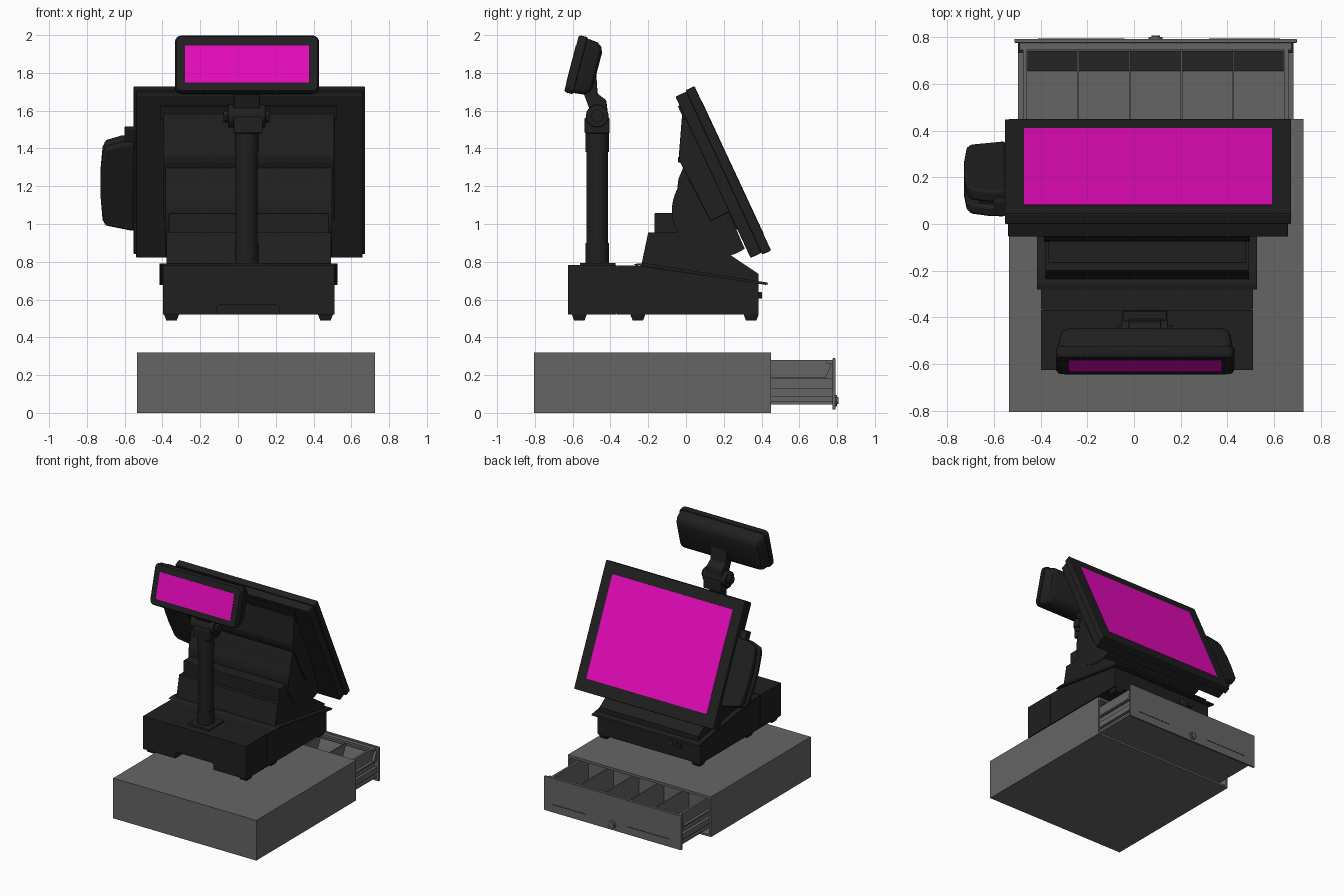
import bpy, bmesh, math

def material(name, rgb):
    m = bpy.data.materials.new(name)
    m.diffuse_color = (*rgb, 1)
    return m

BLACK = material("black_plastic", (0.014, 0.014, 0.014))
GREY = material("grey_metal", (0.13, 0.13, 0.13))
DARK = material("dark_slot", (0.03, 0.03, 0.03))
PINK = material("lit_screen", (0.8, 0.003, 0.5))

def loft(name, rings, mat, bevel=0, smooth=False):
    """Skin equal-length rings of 3D points and cap both ends."""
    bm = bmesh.new()
    vs = [[bm.verts.new(p) for p in r] for r in rings]
    n = len(rings[0])
    for a, b in zip(vs, vs[1:]):
        for i in range(n):
            bm.faces.new((a[i], a[(i + 1) % n], b[(i + 1) % n], b[i]))
    bm.faces.new(vs[0])
    bm.faces.new(vs[-1])
    bmesh.ops.recalc_face_normals(bm, faces=bm.faces)
    me = bpy.data.meshes.new(name)
    bm.to_mesh(me)
    bm.free()
    ob = bpy.data.objects.new(name, me)
    bpy.context.collection.objects.link(ob)
    me.materials.append(mat)
    if bevel:
        mod = ob.modifiers.new("bevel", 'BEVEL')
        mod.width, mod.segments, mod.limit_method = bevel, 2, 'ANGLE'
    if smooth:
        bpy.ops.object.select_all(action='DESELECT')
        ob.select_set(True)
        bpy.context.view_layer.objects.active = ob
        bpy.ops.object.shade_smooth_by_angle(angle=math.radians(35))
    return ob

def side(p, q, t):    # profile in y,z extruded along x
    return (t, p, q)

def front(p, q, t):   # profile in x,z extruded along y
    return (p, t, q)

def monitor(x, u, w):   # u runs down the tilted panel, w into it from the glass
    return (x, 0.045 + 0.4225 * u - 0.9065 * w, 1.73 - 0.9065 * u - 0.4225 * w)

def display(x, v, d):   # v runs up the customer display, d into it from its face
    return (0.048 + x, -0.606 + 0.252 * v + 0.968 * d, 1.85 + 0.968 * v - 0.252 * d)

def prism(name, pts, a, b, mat=BLACK, to=side, bevel=0, smooth=False):
    return loft(name, [[to(p, q, t) for p, q in pts] for t in (a, b)], mat, bevel, smooth)

def box(name, x0, x1, y0, y1, z0, z1, mat=BLACK, bevel=0, to=lambda x, y, z: (x, y, z)):
    return prism(name, [(x0, y0), (x1, y0), (x1, y1), (x0, y1)], z0, z1, mat, to, bevel)

def circle(cx, cy, r, n=32, a0=0, a1=360):
    step = (a1 - a0) / (n if a1 - a0 == 360 else n - 1)
    return [(cx + r * math.cos(math.radians(a0 + i * step)),
             cy + r * math.sin(math.radians(a0 + i * step))) for i in range(n)]

def rounded(hw, hh, r):
    pts = []
    for sx, sy, a in ((1, 1, 0), (-1, 1, 90), (-1, -1, 180), (1, -1, 270)):
        pts += circle(sx * (hw - r), sy * (hh - r), r, 5, a, a + 90)
    return pts

up = lambda x, y, z: (x, y, z)

# Cash drawer housing, open towards +y
shell = [("left", -0.535, -0.517, 0, 0.32, -0.805, 0.45), ("right", 0.707, 0.725, 0, 0.32, -0.805, 0.45),
         ("bottom", -0.517, 0.707, 0, 0.015, -0.805, 0.45), ("top", -0.517, 0.707, 0.30, 0.32, -0.805, 0.45),
         ("back", -0.517, 0.707, 0.015, 0.30, -0.805, -0.785)]
for n, x0, x1, z0, z1, y0, y1 in shell:
    box("drawer_housing_" + n, x0, x1, y0, y1, z0, z1, GREY)

# Pulled-out drawer with its front panel, rails and compartments
box("drawer_front", -0.512, 0.697, 0.775, 0.792, 0.018, 0.29, GREY, 0.004)
box("drawer_front_lip", -0.49, 0.675, 0.745, 0.776, 0.262, 0.28, GREY)
box("drawer_floor", -0.49, 0.675, -0.75, 0.776, 0.045, 0.06, GREY)
box("drawer_back", -0.48, 0.665, -0.75, -0.735, 0.06, 0.28, GREY)
for n, s in (("left", -1), ("right", 1)):
    X = lambda d: 0.0925 + s * d
    box("drawer_side_" + n, X(0.55), X(0.568), -0.75, 0.776, 0.05, 0.28, GREY)
    box("drawer_rail_" + n, X(0.568), X(0.59), -0.75, 0.776, 0.085, 0.13, GREY)
    box("drawer_upper_rail_" + n, X(0.568), X(0.59), -0.75, 0.735, 0.18, 0.19, GREY)
    prism("drawer_gusset_" + n, [(0.735, 0.18), (0.776, 0.18), (0.776, 0.28)], X(0.568), X(0.59), GREY)
for i, x in enumerate((-0.24, -0.018, 0.203, 0.425)):
    box(f"coin_divider_{i}", x - 0.004, x + 0.004, -0.735, 0.745, 0.06, 0.265, GREY)
prism("compartment_slope", [(0.655, 0.06), (0.74, 0.25), (0.745, 0.25), (0.745, 0.06)], -0.455, 0.64, GREY)
box("compartment_cross_wall", -0.455, 0.64, 0.30, 0.31, 0.06, 0.26, GREY)
box("slip_slot_a", 0.32, 0.625, 0.79, 0.7935, 0.078, 0.085, DARK)
box("slip_slot_b", -0.41, -0.04, 0.79, 0.7935, 0.078, 0.085, DARK)
prism("drawer_lock", circle(0.093, 0.065, 0.03, 24), 0.785, 0.8, GREY, front, 0.003, True)
prism("drawer_lock_core", circle(0.093, 0.065, 0.019, 20), 0.8, 0.807, GREY, front, 0, True)

# Terminal base: rear block with cable notch, main block, feet
prism("base_rear_block", [(-0.397, 0.52), (-0.115, 0.52), (-0.115, 0.56), (-0.10, 0.572), (0.205, 0.572),
      (0.22, 0.56), (0.22, 0.52), (0.51, 0.52), (0.51, 0.782), (-0.397, 0.782)], -0.625, -0.368, to=front)
prism("base_main_block", [(-0.364, 0.52), (-0.364, 0.78), (-0.26, 0.78), (0.385, 0.685), (0.385, 0.52)],
      -0.397, 0.51)
box("base_seam", -0.39, 0.503, -0.37, -0.36, 0.525, 0.775)
for i, y in enumerate((-0.565, -0.255, 0.345)):
    for n, x in (("left", -0.352), ("right", 0.463)):
        loft(f"foot_{n}_{i}", [[(x + a * r, y + b * r, z) for a, b in ((-1, -1), (1, -1), (1, 1), (-1, 1))]
                               for r, z in ((0.028, 0.49), (0.04, 0.522))], BLACK)
box("power_button", -0.235, -0.19, 0.38, 0.402, 0.605, 0.64, bevel=0.004)
box("side_port", -0.15, -0.12, 0.38, 0.39, 0.605, 0.635, DARK)

# Sloped skirt plate and stepped stand above it
prism("skirt_plate", [(-0.28, 0.783), (-0.26, 0.79), (-0.20, 0.79), (0.43, 0.69), (0.435, 0.68),
      (0.42, 0.678), (-0.23, 0.778)], -0.415, 0.527)
prism("stand_lower", [(-0.238, 0.775), (-0.20, 0.955), (0.0, 0.955), (0.1, 0.84), (0.24, 0.832), (0.385, 0.735),
      (0.385, 0.68)], -0.378, 0.492)
box("stand_step", -0.367, 0.48, -0.168, 0.02, 0.94, 1.057, bevel=0.005)
prism("neck_barrel", [(0.12, 1.31), (-0.01, 1.31), (-0.04, 1.24)] + circle(0.17, 1.07, 0.245, 24, 152, 305),
      -0.385, 0.497, smooth=True)

# Tilted touch monitor
box("monitor_bezel", -0.553, 0.673, 0, 0.96, 0, 0.052, bevel=0.006, to=monitor)
box("monitor_back", -0.54, 0.66, 0.008, 0.95, 0.05, 0.115, bevel=0.006, to=monitor)
box("monitor_screen", -0.47, 0.59, 0.085, 0.864, -0.002, 0.01, PINK, to=monitor)
prism("monitor_rear_bulge", [(-0.02, 1.59), (-0.038, 1.36), (-0.03, 1.325), (0.13, 1.015), (0.22, 1.06),
      (0.24, 1.07), (0.02, 1.60)], -0.395, 0.51, bevel=0.006)
box("rear_bulge_cap", -0.41, 0.525, 0.06, 0.14, 0.11, 0.125, to=monitor)
for i, x in enumerate((-0.125, 0.22)):
    prism(f"rear_screw_{i}", circle(x, 1.34, 0.014, 16), -0.043, -0.02, to=front)

# Card reader on the monitor's left edge: two halves with a swipe slot between
reader = [(-0.55, 0.27), (-0.62, 0.275), (-0.70, 0.30), (-0.717, 0.34), (-0.728, 0.47), (-0.728, 0.58),
          (-0.717, 0.72), (-0.70, 0.752), (-0.55, 0.785)]
slot = [(max(x, -0.655), u) for x, u in reader]
prism("card_reader_rear", reader, 0.095, 0.145, BLACK, monitor, 0.012, True)
prism("card_reader_slot", [(-0.54, 0.29), (-0.66, 0.31), (-0.66, 0.74), (-0.54, 0.76)], 0.07, 0.10, BLACK, monitor)
prism("card_reader_front", reader, 0.02, 0.078, BLACK, monitor, 0.012, True)
box("card_reader_mount", -0.60, -0.53, 0.21, 0.32, 0.05, 0.11, bevel=0.005, to=monitor)

# Customer display pole with collar rings, foot plate and hinge
PX, PY = 0.046, -0.47
box("pole_plate", PX - 0.095, PX + 0.095, -0.562, -0.372, 0.775, 0.794, bevel=0.006)
prism("pole", circle(PX, PY, 0.058), 0.79, 1.49, to=up, smooth=True)
for i, (z0, z1) in enumerate(((0.79, 0.9), (1.38, 1.485))):
    prism(f"pole_collar_{i}", circle(PX, PY, 0.0615), z0, z1, to=up, smooth=True)
prism("hinge_block", [(-0.537, 1.48), (-0.405, 1.48), (-0.405, 1.56), (-0.43, 1.58), (-0.51, 1.58), (-0.537, 1.56)],
      PX - 0.07, PX + 0.085, bevel=0.006)
prism("hinge_barrel", circle(PY, 1.572, 0.06), PX - 0.10, PX + 0.10, smooth=True, bevel=0.004)
prism("hinge_knob", circle(PY, 1.572, 0.035, 8), PX - 0.122, PX + 0.122)
prism("display_arm", [(-0.545, 1.70), (-0.50, 1.58), (-0.41, 1.56), (-0.422, 1.655), (-0.468, 1.69),
      (-0.475, 1.80), (-0.53, 1.80)], PX - 0.07, PX + 0.07, bevel=0.006)

# Customer display head: rounded bezel, tapering rear shell, screen
head = [(0.374, 0.148, 0.03, 0), (0.382, 0.156, 0.036, 0.012), (0.382, 0.156, 0.036, 0.045),
        (0.375, 0.149, 0.034, 0.048), (0.365, 0.143, 0.034, 0.105), (0.355, 0.125, 0.034, 0.13),
        (0.335, 0.095, 0.03, 0.142)]
loft("customer_display", [[display(x, v, d) for x, v in rounded(w, h, r)] for w, h, r, d in head],
     BLACK, smooth=True)
box("customer_screen", -0.328, 0.328, -0.105, 0.098, -0.002, 0.01, PINK, to=display)
